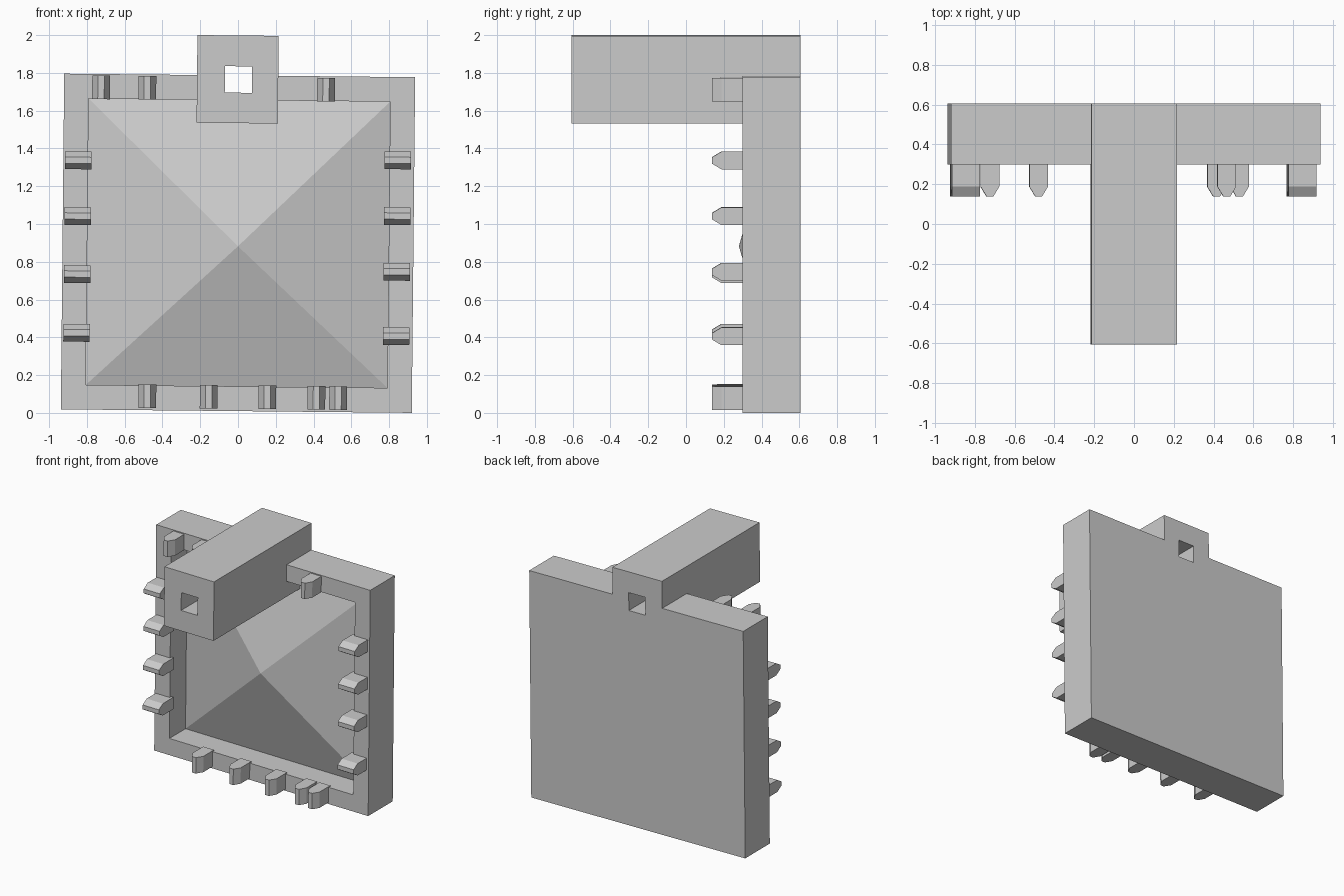
import bpy
import bmesh
from mathutils import Matrix, Vector

old = bpy.data.objects.get("Cube")
if old:
    bpy.data.objects.remove(old, do_unlink=True)

TILT = 0.01          # the whole piece leans very slightly
FRONT, BACK = 0.30, 0.605

grey = bpy.data.materials.new("plain grey")
grey.use_nodes = True
grey.diffuse_color = (0.6, 0.6, 0.6, 1)
grey.node_tree.nodes["Principled BSDF"].inputs["Base Color"].default_value = (0.6, 0.6, 0.6, 1)


def finish(bm, name, centre):
    """Tilt the mesh about its own centre and turn it into an object."""
    bmesh.ops.rotate(bm, verts=bm.verts, cent=centre, matrix=Matrix.Rotation(TILT, 3, "Y"))
    bmesh.ops.recalc_face_normals(bm, faces=bm.faces)
    mesh = bpy.data.meshes.new(name)
    bm.to_mesh(mesh)
    bm.free()
    mesh.materials.append(grey)
    obj = bpy.data.objects.new(name, mesh)
    bpy.context.collection.objects.link(obj)
    return obj


def box_mesh(centre, size):
    bm = bmesh.new()
    bmesh.ops.create_cube(bm, size=1, matrix=Matrix.Translation(centre) @ Matrix.Diagonal((*size, 1)))
    return bm


def box(name, centre, size):
    return finish(box_mesh(centre, size), name, centre)


def combine(target, helper, operation):
    """Apply a boolean and discard its helper."""
    helper.hide_render = True
    mod = target.modifiers.new(operation.title(), "BOOLEAN")
    mod.object, mod.operation, mod.solver = helper, operation, "EXACT"
    bpy.context.view_layer.objects.active = target
    bpy.ops.object.modifier_apply(modifier=mod.name)
    bpy.data.objects.remove(helper, do_unlink=True)


# Square slab with a recess in the front and a pyramid rising from its floor
centre = Vector((0, (FRONT + BACK) / 2, 0.898))
bm = box_mesh(centre, (1.858, BACK - FRONT, 1.777))
bm.normal_update()
face = min(bm.faces, key=lambda f: f.normal.y)
bmesh.ops.inset_individual(bm, faces=[face], thickness=0.185)
floor = bmesh.ops.extrude_discrete_faces(bm, faces=[face])["faces"][0]
bmesh.ops.translate(bm, verts=floor.verts, vec=(0, 0.2, 0))
apex = bmesh.ops.poke(bm, faces=[floor])["verts"][0]
apex.co = (0, 0.28, 0.882)
slab = finish(bm, "recessed_slab", centre)

# Long beam joined to the top, with a square tunnel right through
combine(slab, box("beam", Vector((-0.002, 0, 1.766)), (0.43, 1.21, 0.464)), "UNION")
combine(slab, box("tunnel_cutter", Vector((0.002, 0, 1.765)), (0.143, 2, 0.14)), "DIFFERENCE")


def peg(name, x, z, length, upright):
    """Peg with a chamfered tip; its flat sides face along or across the rim."""
    half, tip = 0.047, 0.017
    profile = [(-half, FRONT + 0.02), (-half, 0.188), (-tip, 0.138),
               (tip, 0.138), (half, 0.188), (half, FRONT + 0.02)]
    bm = bmesh.new()
    ends = []
    for d in (-length / 2, length / 2):
        ends.append([bm.verts.new((x + a, y, z + d) if upright else (x + d, y, z + a))
                     for a, y in profile])
        bm.faces.new(ends[-1])
    for i in range(len(profile)):
        j = (i + 1) % len(profile)
        bm.faces.new((ends[0][i], ends[0][j], ends[1][j], ends[1][i]))
    finish(bm, name, (x, FRONT, z))


# Pegs around the rim
for i, x in enumerate((-0.48, -0.155, 0.155, 0.415, 0.53)):
    peg(f"bottom_peg_{i + 1}", x, 0.084 - 0.01 * x, 0.125, True)
for i, x in enumerate((-0.725, -0.48, 0.466)):
    peg(f"top_peg_{i + 1}", x, 1.716 - 0.01 * x, 0.125, True)
for side, x, heights in (("right", -0.85, (0.424, 0.735, 1.042, 1.337)),
                         ("left", 0.842, (0.406, 0.747, 1.042, 1.337))):
    for i, z in enumerate(heights):
        peg(f"{side}_peg_{i + 1}", x + 0.01 * (z - 0.9), z, 0.14, False)
